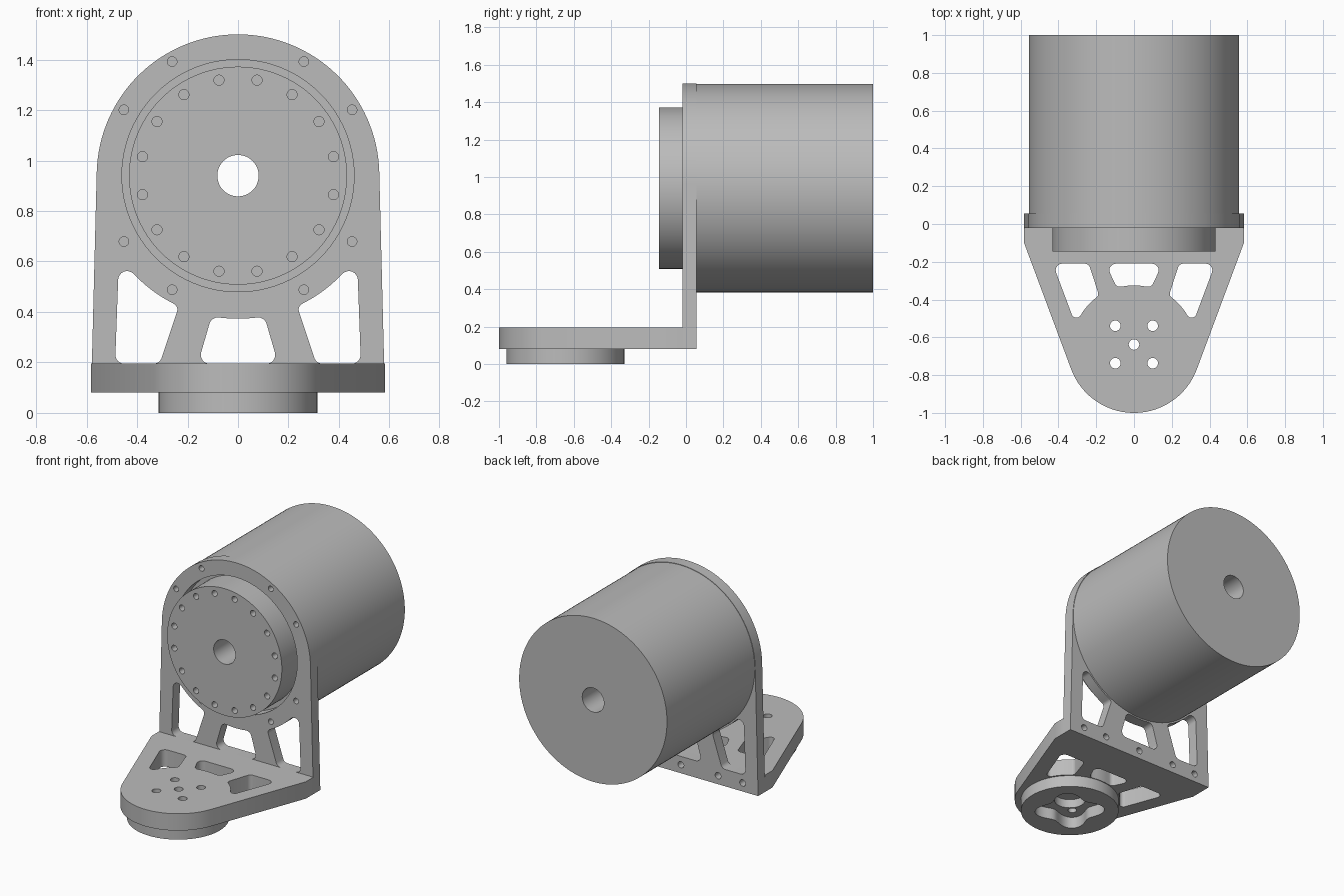
import bpy, bmesh, math
from mathutils import Vector

cube = bpy.data.objects.get("Cube")
if cube:
    bpy.data.objects.remove(cube)

grey = bpy.data.materials.new("machined_grey")
grey.use_nodes = True
colour = (0.5, 0.5, 0.5, 1)
grey.diffuse_color = colour
grey.node_tree.nodes["Principled BSDF"].inputs["Base Color"].default_value = colour


def circle(u, v, r, n=24):
    return [(u + r * math.cos(math.tau * i / n), v + r * math.sin(math.tau * i / n))
            for i in range(n)]


def ring(u, v, r, hole, angles):
    """Small circles placed around a bolt circle."""
    return [circle(u + r * math.cos(math.radians(a)), v + r * math.sin(math.radians(a)), hole)
            for a in angles]


def rounded(corners, n=8):
    """Polygon of (u, v, radius) corners, each turned into a true arc."""
    out = []
    for i, (u, v, r) in enumerate(corners):
        p = Vector((u, v))
        to_a = (Vector(corners[i - 1][:2]) - p).normalized()
        to_b = (Vector(corners[(i + 1) % len(corners)][:2]) - p).normalized()
        half = to_a.angle(to_b) / 2
        a, b = p + to_a * r / math.tan(half), p + to_b * r / math.tan(half)
        w = math.sin(half)
        for k in range(n + 1):
            t = k / n
            ka, kp, kb = (1 - t) ** 2, 2 * w * t * (1 - t), t * t
            out.append(tuple((a * ka + p * kp + b * kb) / (ka + kp + kb)))
    return out


def mirrored(loop):
    return [(-u, v) for u, v in loop]


def dome(half_width, foot, shoulder, centre, r, n=64):
    """Outline with straight sides running tangent into a round end."""
    rise = shoulder - centre
    sign = 1 if rise < 0 else -1
    start = math.acos(r / math.hypot(half_width, rise)) - math.atan2(abs(rise), half_width)
    arc = [(r * math.cos(start + (math.pi - 2 * start) * i / n),
            centre + sign * r * math.sin(start + (math.pi - 2 * start) * i / n))
           for i in range(n + 1)]
    ends = [(-half_width, shoulder), (-half_width, foot), (half_width, foot), (half_width, shoulder)]
    if foot == shoulder:
        ends = ends[1:3]
    return arc + ends


def slab(name, loops, low, high, upright):
    """Extrude an outline with holes along y (upright) or z."""
    bm = bmesh.new()
    for loop in loops:
        vs = [bm.verts.new((u, low, v) if upright else (u, v, low)) for u, v in loop]
        for i, vert in enumerate(vs):
            bm.edges.new((vs[i - 1], vert))
    axis = Vector((0, 1, 0)) if upright else Vector((0, 0, 1))
    bmesh.ops.triangle_fill(bm, use_beauty=True, edges=bm.edges[:], normal=axis)
    grown = bmesh.ops.extrude_face_region(bm, geom=bm.faces[:])["geom"]
    bmesh.ops.translate(bm, vec=axis * (high - low),
                        verts=[g for g in grown if isinstance(g, bmesh.types.BMVert)])
    bmesh.ops.recalc_face_normals(bm, faces=bm.faces[:])
    mesh = bpy.data.meshes.new(name)
    bm.to_mesh(mesh)
    bm.free()
    mesh.materials.append(grey)
    obj = bpy.data.objects.new(name, mesh)
    bpy.context.collection.objects.link(obj)
    return obj


def select(obj):
    bpy.ops.object.select_all(action="DESELECT")
    obj.select_set(True)
    bpy.context.view_layer.objects.active = obj


def cut(obj, cutter):
    cutter.hide_render = True
    mod = obj.modifiers.new("cut", "BOOLEAN")
    mod.operation, mod.solver, mod.object = "DIFFERENCE", "EXACT", cutter
    select(obj)
    bpy.ops.object.modifier_apply(modifier=mod.name)
    bpy.data.objects.remove(cutter)


AXIS_Z = 0.94       # height of the motor axis
PAD_Y = -0.645      # centre of the mounting pad
BACK, FACE = 0.055, -0.02
BASE_LOW, BASE_TOP = 0.08, 0.195
bore = circle(0, AXIS_Z, 0.082, 48)

# Upright plate: motor opening, bolt holes and three windows
side_window = rounded([(0.487, BASE_TOP, 0.035), (0.472, 0.607, 0.035), (0.337, 0.476, 0.567),
                       (0.235, 0.422, 0.025), (0.31, BASE_TOP, 0.035)])
middle_window = rounded([(-0.159, BASE_TOP, 0.035), (0.159, BASE_TOP, 0.035), (0.105, 0.381, 0.035),
                         (0, 0.37, 0.567), (-0.105, 0.381, 0.035)])
bolts = ring(0, AXIS_Z, 0.522, 0.019, [a for a in range(0, 360, 30) if a % 90])
plate = slab("upright_plate",
             [dome(0.582, BASE_LOW, BASE_LOW, AXIS_Z, 0.56), circle(0, AXIS_Z, 0.46, 96),
              side_window, mirrored(side_window), middle_window] + bolts,
             FACE, BACK, True)

# Blind screw holes along the foot of the plate's back
cut(plate, slab("screw_cutter",
                [circle(x, 0.138, 0.022) for x in (-0.465, -0.28, 0, 0.28, 0.465)],
                0, 0.1, True))

# Base plate: tapered, round nosed, with three windows and five holes
base_side = rounded([(0.24, -0.21, 0.03), (0.43, -0.21, 0.035), (0.31, -0.53, 0.026),
                     (0.25, -0.428, 0.325), (0.185, -0.378, 0.025)])
base_middle = rounded([(-0.15, -0.21, 0.035), (0.15, -0.21, 0.035), (0.092, -0.335, 0.03),
                       (0, -0.322, 0.32), (-0.092, -0.335, 0.03)])
screws = ring(0, PAD_Y + 0.007, 0.14, 0.028, (45, 135, 225, 315))
base = slab("base_plate",
            [dome(0.582, FACE, -0.1, PAD_Y, 0.355), base_side, mirrored(base_side),
             base_middle, circle(0, PAD_Y + 0.007, 0.028)] + screws,
            BASE_LOW, BASE_TOP, False)
cut(base, slab("counterbore_cutter", [circle(0, PAD_Y, 0.1, 48)], 0, 0.14, False))

# Mounting pad with a four-lobed opening
lobes = []
for i in range(96):
    a = math.tau * i / 96
    r = 0.19 - 0.035 * math.cos(4 * a)
    lobes.append((r * math.cos(a), PAD_Y + r * math.sin(a)))
slab("mounting_pad", [circle(0, PAD_Y, 0.315, 96), lobes], 0, BASE_LOW, False)

# Output flange with sixteen holes, and the motor body behind it
slab("output_flange",
     [circle(0, AXIS_Z, 0.432, 96), bore]
     + ring(0, AXIS_Z, 0.386, 0.02, [11.25 + 22.5 * i for i in range(16)]),
     -0.145, BACK, True)
slab("motor_body", [circle(0, AXIS_Z, 0.557, 128), bore], BACK, 1, True)

for obj in bpy.context.collection.objects:
    if obj.type == "MESH" and grey.name in obj.data.materials:
        select(obj)
        bpy.ops.object.shade_smooth_by_angle(angle=math.radians(30))
